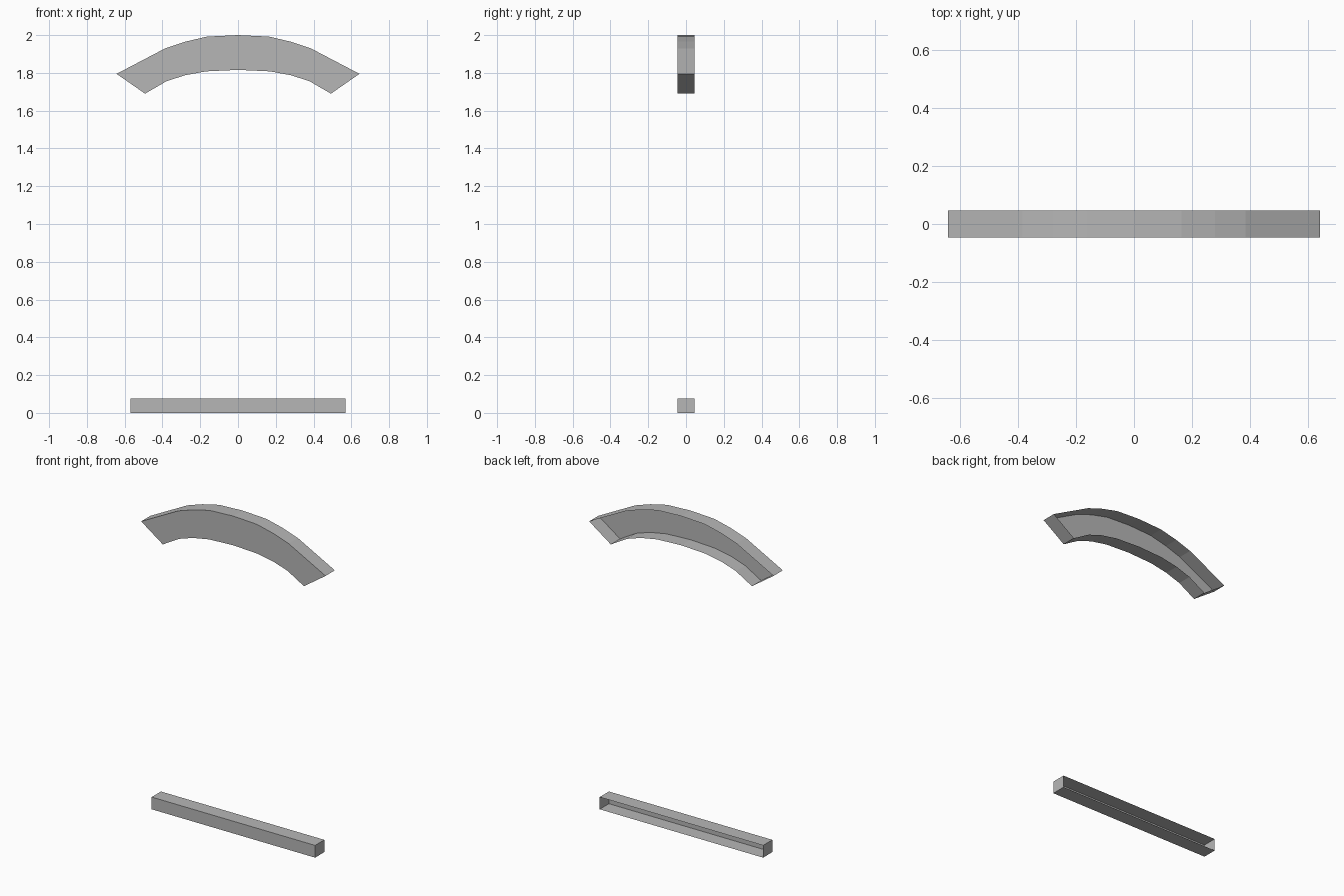
import bpy
import bmesh

cube = bpy.data.objects.get("Cube")
if cube:
    bpy.data.objects.remove(cube, do_unlink=True)

HALF_DEPTH = 0.046

grey = bpy.data.materials.new("plain grey")
grey.use_nodes = True
colour = (0.47, 0.47, 0.47, 1)
grey.diffuse_color = colour
grey.node_tree.nodes["Principled BSDF"].inputs["Base Color"].default_value = colour


def mirrored(half):
    """Complete a left-to-right edge from its +x half, which starts at x = 0."""
    return [(-x, z) for x, z in reversed(half[1:])] + half


def open_shell(name, upper, lower):
    """Flat front panel between two edges, with a rim running back and an open rear."""
    bm = bmesh.new()

    def row(points, y):
        return [bm.verts.new((x, y, z)) for x, z in points]

    front_up, front_low = row(upper, -HALF_DEPTH), row(lower, -HALF_DEPTH)
    back_up, back_low = row(upper, HALF_DEPTH), row(lower, HALF_DEPTH)

    # front panel, as one outline
    bm.faces.new(front_low + front_up[::-1])

    # rim
    front = front_low + front_up[::-1]
    back = back_low + back_up[::-1]
    for i in range(len(front)):
        j = (i + 1) % len(front)
        bm.faces.new((front[j], front[i], back[i], back[j]))

    mesh = bpy.data.meshes.new(name)
    bm.to_mesh(mesh)
    bm.free()
    mesh.materials.append(grey)
    obj = bpy.data.objects.new(name, mesh)
    bpy.context.collection.objects.link(obj)
    return obj


# curved top piece
arch_upper = mirrored([(0, 2.0), (0.165, 1.992), (0.28, 1.965), (0.385, 1.93), (0.643, 1.795)])
arch_lower = mirrored([(0, 1.816), (0.17, 1.808), (0.283, 1.787), (0.38, 1.755), (0.492, 1.69)])
open_shell("arched_header", arch_upper, arch_lower)

# straight bottom piece
open_shell("bottom_rail", [(-0.57, 0.077), (0.57, 0.077)], [(-0.57, 0), (0.57, 0)])
